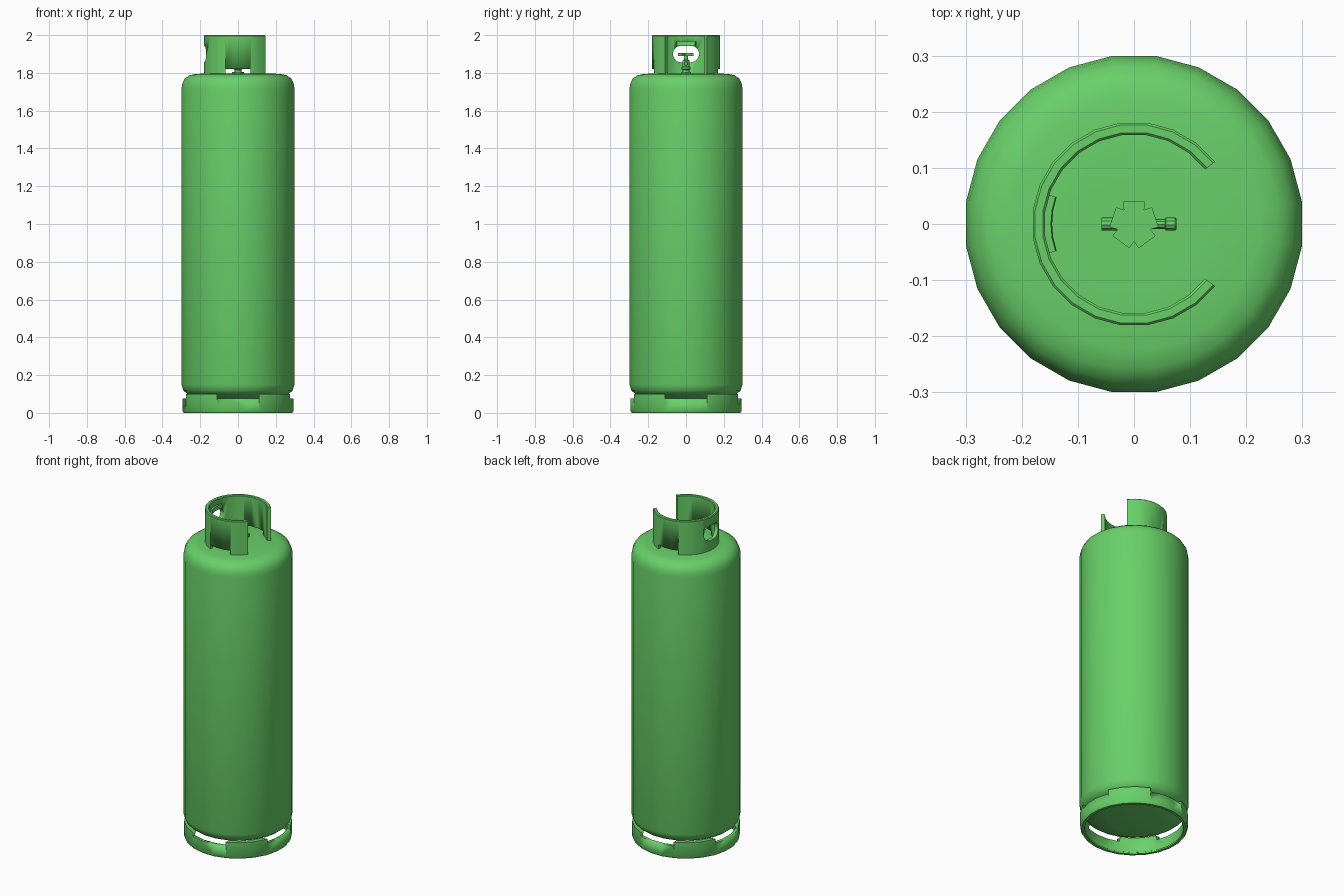
import bpy, bmesh, math
from mathutils import Matrix

cube = bpy.data.objects.get("Cube")
if cube:
    bpy.data.objects.remove(cube, do_unlink=True)

green = bpy.data.materials.new("green_paint")
green.use_nodes = True
green.diffuse_color = (0.14, 0.63, 0.14, 1)
green.node_tree.nodes["Principled BSDF"].inputs["Base Color"].default_value = green.diffuse_color


def finish(name, bm):
    """Turn a bmesh into a painted, smooth-by-angle object."""
    bmesh.ops.remove_doubles(bm, verts=bm.verts, dist=1e-5)
    bmesh.ops.recalc_face_normals(bm, faces=bm.faces)
    mesh = bpy.data.meshes.new(name)
    bm.to_mesh(mesh)
    bm.free()
    mesh.materials.append(green)
    ob = bpy.data.objects.new(name, mesh)
    bpy.context.collection.objects.link(ob)
    activate(ob)
    bpy.ops.object.shade_smooth_by_angle(angle=math.radians(35))
    return ob


def activate(ob):
    bpy.ops.object.select_all(action='DESELECT')
    ob.select_set(True)
    bpy.context.view_layer.objects.active = ob


def lathe(name, profile, segs=24, start=7.5, arc=360, closed=False, matrix=None):
    """Sweep an (r, z) profile about z; a closed profile on a partial arc is capped."""
    bm = bmesh.new()
    full = arc == 360
    rings = []
    for i in range(segs if full else segs + 1):
        a = math.radians(start + arc * i / segs)
        rings.append([bm.verts.new((r * math.cos(a), r * math.sin(a), z)) for r, z in profile])
    n = len(profile)
    for i in range(segs):
        p, q = rings[i], rings[(i + 1) % len(rings)]
        for j in range(n if closed else n - 1):
            k = (j + 1) % n
            bm.faces.new((p[j], q[j], q[k], p[k]))
    if not full:
        bm.faces.new(rings[0])
        bm.faces.new(rings[-1])
    if matrix:
        bm.transform(matrix)
    bmesh.ops.dissolve_degenerate(bm, dist=1e-6, edges=bm.edges)
    return finish(name, bm)


def prism(name, outline, z0, z1, matrix=None):
    """Extrude an (x, y) outline from z0 to z1."""
    bm = bmesh.new()
    face = bm.faces.new([bm.verts.new((x, y, z0)) for x, y in outline])
    top = bmesh.ops.extrude_face_region(bm, geom=[face])["geom"]
    bmesh.ops.translate(bm, vec=(0, 0, z1 - z0),
                        verts=[v for v in top if isinstance(v, bmesh.types.BMVert)])
    if matrix:
        bm.transform(matrix)
    return finish(name, bm)


def rect(w, d):
    return [(-w, -d), (w, -d), (w, d), (-w, d)]


def cut(ob, cutter):
    mod = ob.modifiers.new("cut", 'BOOLEAN')
    mod.operation = 'DIFFERENCE'
    mod.solver = 'EXACT'
    mod.object = cutter
    activate(ob)
    bpy.ops.object.modifier_apply(modifier=mod.name)
    bpy.data.objects.remove(cutter, do_unlink=True)


# Tank with rounded shoulder and dished underside
lathe("tank", [(0, 0.065), (0.15, 0.068), (0.22, 0.078), (0.27, 0.1), (0.291, 0.117),
               (0.302, 0.15), (0.302, 1.715), (0.297, 1.745), (0.284, 1.77),
               (0.26, 1.787), (0.225, 1.795), (0.12, 1.797), (0, 1.797)])

# Foot ring with a rolled lower edge and four vent slots
foot = lathe("foot_ring", [(0.29, 0), (0.297, 0.012), (0.297, 0.1), (0.272, 0.1),
                           (0.278, 0.085), (0.278, 0.012), (0.272, 0.008), (0.274, 0)], closed=True)
for w, d in ((0.11, 0.5), (0.5, 0.11)):
    cut(foot, prism("slot_cutter", rect(w, d), 0.076, 0.13))

# Open guard collar around the valve
collar = lathe("guard_collar", [(0.182, 1.785), (0.182, 1.996), (0.178, 2.0), (0.164, 2.0),
                                (0.16, 1.996), (0.16, 1.785)],
               segs=19, start=37.5, arc=285, closed=True)
cut(collar, prism("drain_cutter", rect(0.065, 0.3), 1.76, 1.82))

# Hand hole at the side of the collar facing away from the opening
hole = []
for side in (1, -1):
    for i in range(7):
        a = math.radians(-90 + 30 * i)
        hole.append((side * (0.025 + 0.045 * math.cos(a)), side * 0.045 * math.sin(a)))
to_side = Matrix.Translation((0, 0, 1.9)) @ Matrix(((0, 0, 1, 0), (1, 0, 0, 0), (0, 1, 0, 0), (0, 0, 0, 1)))
cut(collar, prism("hand_hole_cutter", hole, -0.25, -0.1, to_side))

# Folded grip above the hand hole
lathe("hand_grip", [(0.164, 1.943), (0.164, 1.965), (0.148, 1.965), (0.146, 1.943)],
      segs=4, start=161, arc=38, closed=True)

# Valve body: base nut, stem and spindle
lathe("valve_nut", [(0, 1.79), (0.032, 1.79), (0.032, 1.806), (0, 1.806)], segs=6, start=0)
lathe("valve_stem", [(0, 1.8), (0.018, 1.8), (0.018, 1.815), (0.024, 1.82), (0.024, 1.83),
                     (0.018, 1.835), (0.018, 1.865), (0.01, 1.872), (0.01, 1.895), (0, 1.895)], segs=12)

# Side outlet with its end nut, and the stub opposite
along_x = Matrix.Translation((0, 0, 1.85)) @ Matrix.Rotation(math.pi / 2, 4, 'Y')
lathe("valve_outlet", [(0, 0), (0.009, 0), (0.009, 0.055), (0.012, 0.057), (0.012, 0.073),
                       (0.009, 0.076), (0, 0.076)], segs=10, matrix=along_x)
lathe("valve_stub", [(0, 0), (0.012, 0), (0.012, -0.058), (0, -0.058)], segs=10, matrix=along_x)

# Five-lobed handwheel
lobes = []
for k in range(5):
    for offset, r in ((-36, 0.031), (-25, 0.044), (25, 0.044)):
        a = math.radians(90 + 72 * k + offset)
        lobes.append((r * math.cos(a), r * math.sin(a)))
prism("valve_handwheel", lobes, 1.89, 1.906)
